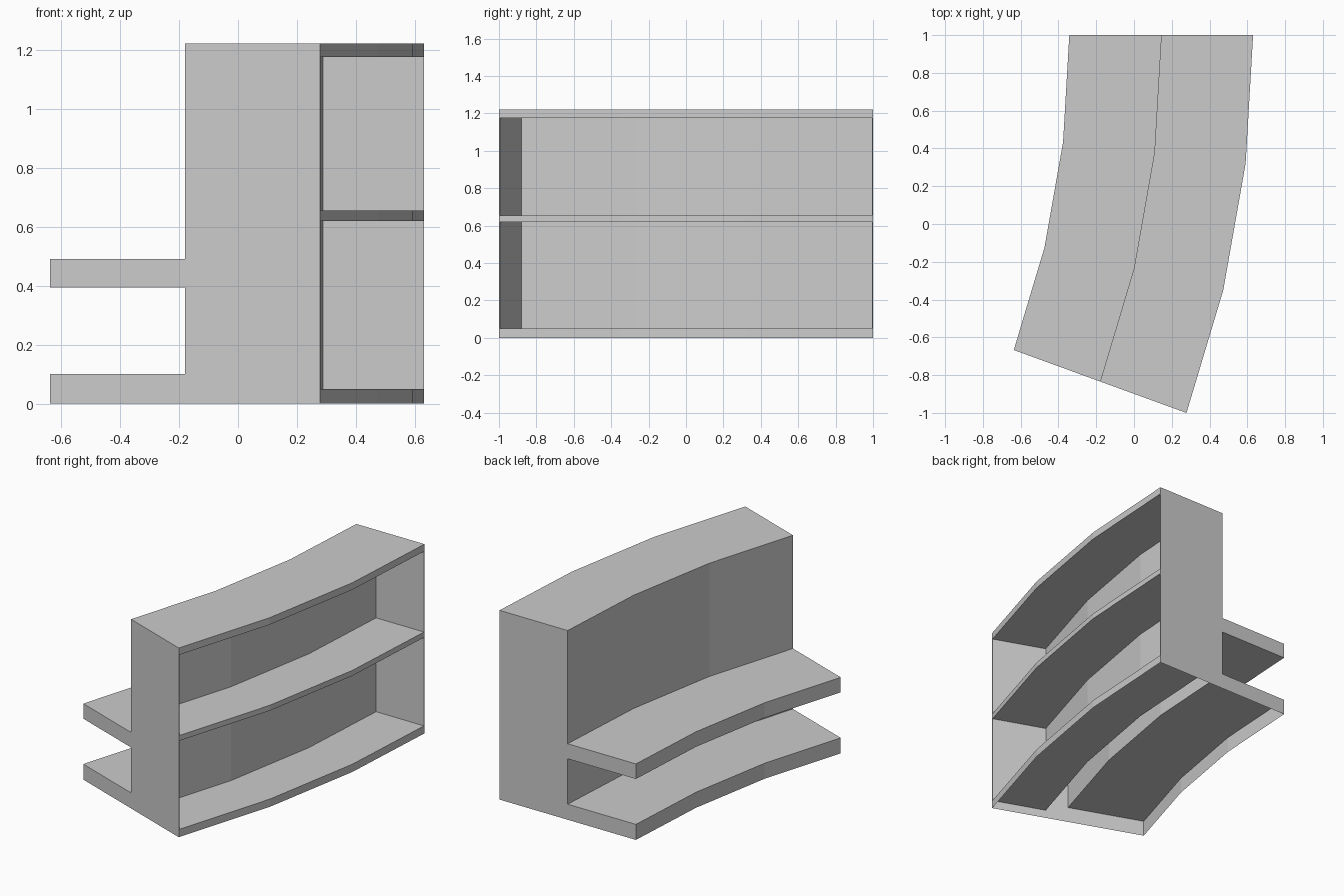
import bpy, bmesh
from math import sin, cos, radians

if "Cube" in bpy.data.objects:
    bpy.data.objects.remove(bpy.data.objects["Cube"])

CX, CY = -5.2175, 1.0                     # centre of the curve
SWEEP, SEGS = radians(20), 3
R_OUT, R_MID, R_IN, R_BACK = 5.848, 5.3615, 4.875, 5.506
D = 0.0075                                # end wall thickness, as part of a segment * SEGS
STATIONS = [0, D * SEGS / 3, 1, 2, SEGS - D, SEGS]
SHELVES = [(0.05, 0.62), (0.655, 1.175)]  # openings, bottom and top
H = 1.22

bm = bmesh.new()


def point(r, s, z):
    """Point at station s along the faceted curve (straight within a segment)."""
    k = min(int(s), SEGS - 1)
    f = s - k
    a, b = SWEEP * k / SEGS, SWEEP * (k + 1) / SEGS
    x = cos(a) * (1 - f) + cos(b) * f
    y = sin(a) * (1 - f) + sin(b) * f
    return (CX + r * x, CY - r * y, z)


def face(points):
    bm.faces.new([bm.verts.new(p) for p in points])


def strip(p, q, stations):
    """Sweep one profile edge p-q, each (radius, z), along the curve."""
    for s, t in zip(stations, stations[1:]):
        face([point(p[0], s, p[1]), point(q[0], s, q[1]),
              point(q[0], t, q[1]), point(p[0], t, p[1])])


# Counter side and top of the hollow shell; the underside is open
side = [(R_IN, 0), (R_IN, 0.1), (R_MID, 0.1), (R_MID, 0.393),
        (R_IN, 0.393), (R_IN, 0.49), (R_MID, 0.49), (R_MID, H), (R_OUT, H)]
for p, q in zip(side, side[1:]):
    strip(p, q, STATIONS)

# Flat end faces
levels = [0] + [z for pair in SHELVES for z in pair] + [H]
for s in (0, SEGS):
    outline = side + [(R_OUT, z) for z in reversed(levels[:-1])] + [(R_MID, 0)]
    face([point(r, s, z) for r, z in outline])

# Frame around the shelf openings
for i, (z0, z1) in enumerate(zip(levels, levels[1:])):
    runs = [STATIONS] if i % 2 == 0 else [STATIONS[:2], STATIONS[-2:]]
    for run in runs:
        strip((R_OUT, z0), (R_OUT, z1), run)

# Recessed shelf compartments: floor, back, ceiling and end walls
inner = STATIONS[1:-1]
for z0, z1 in SHELVES:
    box = [(R_OUT, z0), (R_BACK, z0), (R_BACK, z1), (R_OUT, z1)]
    for p, q in zip(box, box[1:]):
        strip(p, q, inner)
    for s in (inner[0], inner[-1]):
        face([point(r, s, z) for r, z in box])

bmesh.ops.remove_doubles(bm, verts=bm.verts, dist=0.0005)
bmesh.ops.recalc_face_normals(bm, faces=bm.faces)
mesh = bpy.data.meshes.new("curved_counter_shelf")
bm.to_mesh(mesh)
bm.free()
bpy.context.collection.objects.link(bpy.data.objects.new("curved_counter_shelf", mesh))
